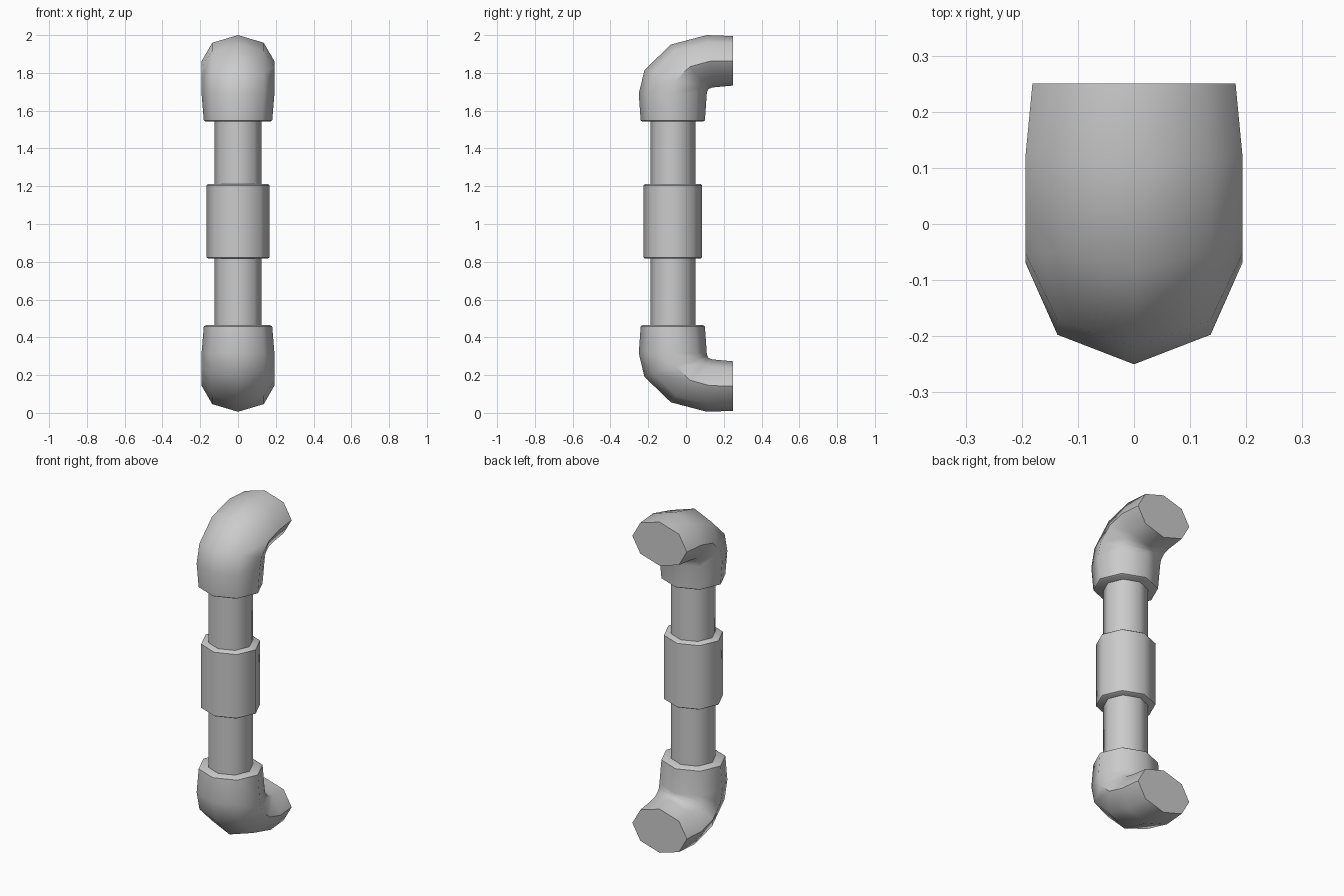
import bpy, bmesh, math

if "Cube" in bpy.data.objects:
    bpy.data.objects.remove(bpy.data.objects["Cube"])

SIDES = 8
PIPE_Y = -0.07      # centre line of the vertical run
MID_Z = 1.003       # mirror height between the two elbows


def loft(name, rings):
    """Skin octagonal rings; each is (outer (y,z), inner (y,z), x radius)."""
    bm = bmesh.new()
    loops = []
    for (oy, oz), (iy, iz), rx in rings:
        cy, cz = (oy + iy) / 2, (oz + iz) / 2
        ay, az = (oy - iy) / 2, (oz - iz) / 2
        loop = []
        for k in range(SIDES):
            a = 2 * math.pi * k / SIDES
            c, s = math.cos(a), math.sin(a)
            loop.append(bm.verts.new((rx * s, cy + ay * c, cz + az * c)))
        loops.append(loop)
    for a, b in zip(loops, loops[1:]):
        for k in range(SIDES):
            n = (k + 1) % SIDES
            bm.faces.new((a[k], a[n], b[n], b[k]))
    bm.faces.new(loops[0])
    bm.faces.new(loops[-1])
    bmesh.ops.recalc_face_normals(bm, faces=bm.faces[:])
    mesh = bpy.data.meshes.new(name)
    bm.to_mesh(mesh)
    bm.free()
    obj = bpy.data.objects.new(name, mesh)
    bpy.context.collection.objects.link(obj)
    bpy.ops.object.select_all(action='DESELECT')
    obj.select_set(True)
    bpy.context.view_layer.objects.active = obj
    bpy.ops.object.shade_smooth_by_angle(angle=math.radians(50))
    return obj


def flat_ring(z, rx, ry):
    return ((PIPE_Y - ry, z), (PIPE_Y + ry, z), rx)


# straight vertical pipe
loft("vertical_pipe", [flat_ring(0.42, 0.125, 0.119),
                       flat_ring(1.59, 0.125, 0.119)])

# wider coupling sleeve with a small chamfer at both ends
loft("coupling_sleeve", [flat_ring(0.817, 0.157, 0.146),
                         flat_ring(0.823, 0.167, 0.156),
                         flat_ring(1.205, 0.167, 0.156),
                         flat_ring(1.212, 0.157, 0.146)])

# elbow: outer and inner bend points
elbow = [
    flat_ring(1.542, 0.170, 0.161),
    flat_ring(1.548, 0.181, 0.170),
    ((-0.250, 1.690), (0.110, 1.690), 0.193),
    ((-0.220, 1.815), (0.113, 1.705), 0.193),
    ((-0.080, 1.950), (0.120, 1.715), 0.193),
    ((0.110, 2.000), (0.140, 1.723), 0.193),
    ((0.250, 1.995), (0.250, 1.733), 0.181),
]
loft("upper_elbow", elbow)
loft("lower_elbow", [((oy, 2 * MID_Z - oz), (iy, 2 * MID_Z - iz), rx)
                     for (oy, oz), (iy, iz), rx in elbow])
